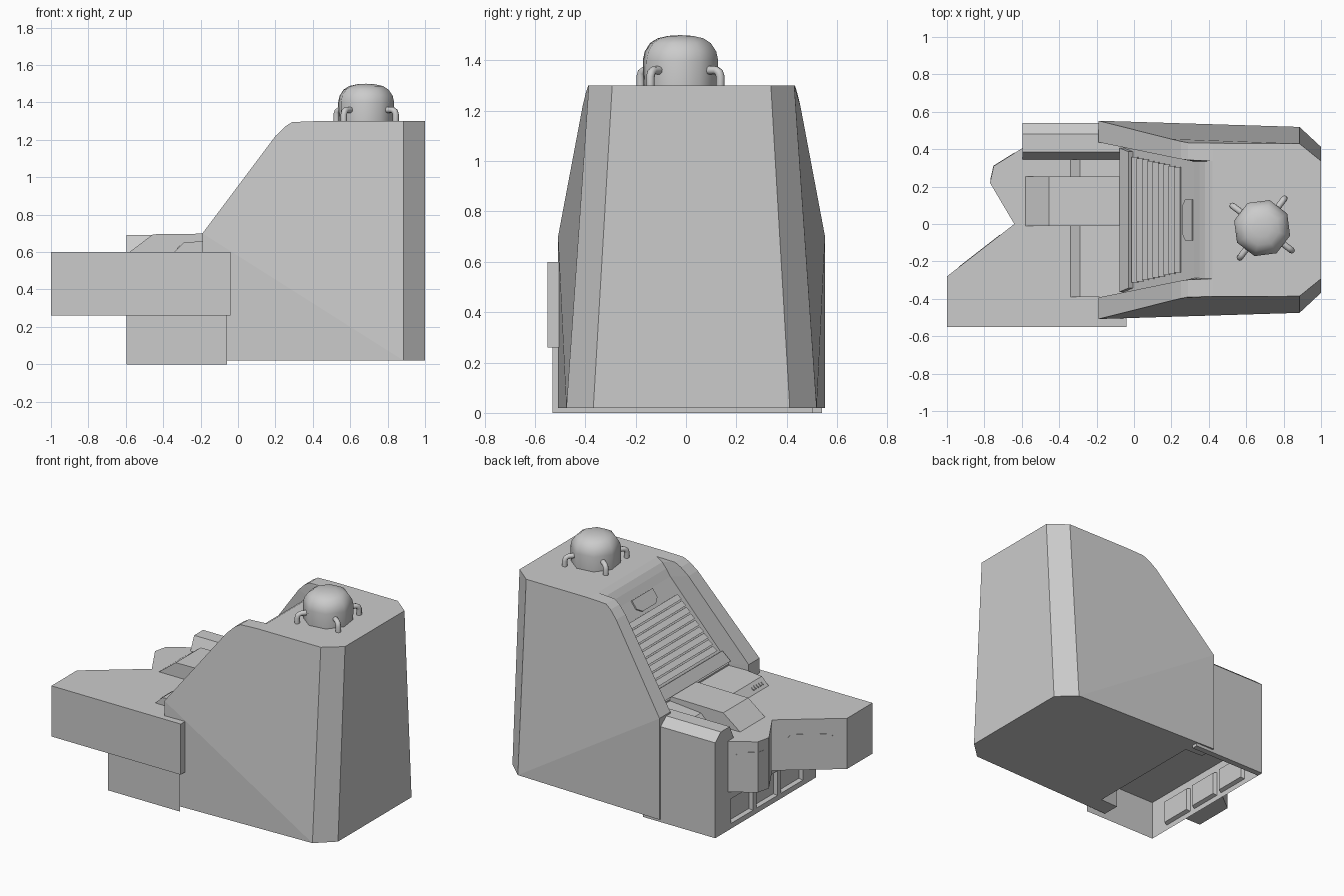
import bpy, bmesh, math
from mathutils import Vector, Matrix

cube = bpy.data.objects.get("Cube")
if cube:
    bpy.data.objects.remove(cube)

grey = bpy.data.materials.new("plain grey")
grey.use_nodes = True
grey.diffuse_color = (0.6, 0.6, 0.6, 1)
grey.node_tree.nodes["Principled BSDF"].inputs["Base Color"].default_value = (0.6, 0.6, 0.6, 1)
MID = 0.022  # y of the cabinet's symmetry plane


def finish(bm, name, fix=True):
    bmesh.ops.remove_doubles(bm, verts=bm.verts, dist=0.0005)
    if fix:
        bmesh.ops.recalc_face_normals(bm, faces=bm.faces)
    me = bpy.data.meshes.new(name)
    bm.to_mesh(me)
    bm.free()
    me.materials.append(grey)
    ob = bpy.data.objects.new(name, me)
    bpy.context.collection.objects.link(ob)
    return ob


def face(bm, pts):
    return bm.faces.new([bm.verts.new(p) for p in pts])


def prism(name, poly, lo, hi, place):
    """Extrude a 2D outline from lo to hi; place(a, b, h) gives the 3D point."""
    bm = bmesh.new()
    n = len(poly)
    low = [bm.verts.new(place(a, b, lo)) for a, b in poly]
    top = [bm.verts.new(place(a, b, hi)) for a, b in poly]
    bm.faces.new(low)
    bm.faces.new(top)
    for i in range(n):
        j = (i + 1) % n
        bm.faces.new((low[i], low[j], top[j], top[i]))
    return finish(bm, name)


def along_x(a, b, h): return (h, a, b)
def along_y(a, b, h): return (a, h, b)
def along_z(a, b, h): return (a, b, h)


# Cabinet: side rails around a sunken sloping panel
rail = [(-.19, .02), (-.19, .70), (.20, 1.22), (.25, 1.27), (.29, 1.295), (.42, 1.30)]
outer_w = [.53, .53, .432, .42, .412, .41]
inner_w = [.415, .415, .335, .325, .32, .315]
floor = [(-.06, .02), (-.06, .68), (.32, 1.195), (.35, 1.24), (.38, 1.275), (.42, 1.30)]
floor_w = [.41, .39, .312, .312, .313, .315]
n = len(rail)
bm = bmesh.new()
bottom, back, lid = [], [], []
for s in (1, -1):
    O = [(x, MID + s * w, z) for (x, z), w in zip(rail, outer_w)]
    I = [(x, MID + s * w, z) for (x, z), w in zip(rail, inner_w)]
    R = [(x, MID + s * w, z) for (x, z), w in zip(floor, floor_w)]
    E, F = (.885, MID + s * .408, 1.3), (.885, MID + s * .497, .02)
    G, H = (1, MID + s * .315, 1.3), (1, MID + s * .39, .02)
    face(bm, [O[0], O[1], F])
    face(bm, O[1:] + [E, F])
    face(bm, [E, G, H, F])
    for i in range(n - 1):
        face(bm, [O[i], O[i + 1], I[i + 1], I[i]])
        last = [] if i == n - 2 else [R[i + 1]]
        face(bm, [I[i], I[i + 1]] + last + [R[i]])
    bottom.append([R[0], I[0], O[0], F, H])
    back.append([G, H])
    lid.append([I[-1], O[-1], E, G])
for half in (bottom, back, lid):
    face(bm, half[0] + half[1][::-1])
for i in range(n - 1):
    face(bm, [(x, MID + s * w, z) for (x, z), w, s in
              ((floor[i], floor_w[i], 1), (floor[i + 1], floor_w[i + 1], 1),
               (floor[i + 1], floor_w[i + 1], -1), (floor[i], floor_w[i], -1))])
finish(bm, "cabinet")

# Slope frame: local x up the slope, local z out of it
ang = math.atan2(1.195 - .68, .38)
SLOPE = Matrix.Translation((-.06, MID, .68)) @ Matrix.Rotation(-ang, 4, 'Y')


def on_slope(a, b, h): return SLOPE @ Vector((a, b, h))


prism("slope_sill", [(.01, -.385), (.09, -.365), (.09, .365), (.01, .385)], 0, .03, on_slope)
step = .43 / 9
for i in range(9):
    a = .105 + i * step
    w = .335 - .06 * i / 9
    bm_name = "grille_slat_%d" % (i + 1)
    slat = [(a, .002), (a, .02), (a + step * .8, .008), (a + step * .8, .002)]
    prism(bm_name, slat, -w, w, lambda p, q, h: SLOPE @ Vector((p, h, q)))
prism("slope_plate", [(.545, -.07), (.545, .07), (.575, .11), (.635, .11), (.635, -.11), (.575, -.11)],
      .001, .01, on_slope)

# Counter slab with its notched edge
slab = [(-1, -.55), (-.04, -.55), (-.04, .35), (-.59, .41), (-.75, .31), (-.77, .22), (-.64, 0), (-1, -.28)]
prism("counter", slab, .26, .60, along_z)

# Tall side block with a chamfered top
prism("side_block", [(.54, 0), (.54, .64), (.48, .69), (.385, .69), (.345, .60), (.345, .26), (.5, .26), (.5, 0)],
      -.595, -.06, along_x)

# Control console and lower panel
prism("console", [(-.58, .59), (-.58, .60), (-.455, .695), (-.06, .70), (-.06, .59)], -.01, .255, along_y)
prism("lower_panel", [(-.34, .59), (-.34, .60), (-.29, .65), (-.06, .67), (-.06, .59)], -.39, .345, along_y)
for i in range(5):
    y = -.36 + i * .025
    prism("panel_button_%d" % (i + 1), [(-.325, .61), (-.325, .622), (-.31, .637), (-.31, .61)],
          y, y + .01, along_y)

# Open-bottomed base with three recessed windows
bm = bmesh.new()
X = -.595
face(bm, [(X, -.53, 0), (-.06, -.53, 0), (-.06, -.53, .26), (X, -.53, .26)])
ys = [-.53, -.39, -.16, -.12, .10, .14, .37, .54]
zs = [0, .035, .20, .26]
panes = []
for i in range(len(ys) - 1):
    for j in range(3):
        f = face(bm, [(X, ys[i], zs[j]), (X, ys[i], zs[j + 1]), (X, ys[i + 1], zs[j + 1]), (X, ys[i + 1], zs[j])])
        if j == 1 and i % 2:
            panes.append(f)
bmesh.ops.remove_doubles(bm, verts=bm.verts, dist=.0005)
bmesh.ops.inset_individual(bm, faces=panes, thickness=.012)
for f in panes:
    for v in f.verts:
        v.co.x += .025
finish(bm, "base", fix=False)


# Thin plates on the counter's edge
def edge_plate(name, p, q, t0, t1, z0, z1, left=.02, right=.02):
    p, q = Vector((*p, 0)), Vector((*q, 0))
    d = q - p
    L = d.length
    d.normalize()
    out = Vector((d.y, -d.x, 0))
    a, b, l, r = t0 * L, t1 * L, left, right
    poly = [(a + l, z0), (b - r, z0), (b, z0 + r), (b, z1 - r), (b - r, z1), (a + l, z1), (a, z1 - l), (a, z0 + l)]
    prism(name, poly, -.002, .009, lambda u, z, h: p + d * u + out * h + Vector((0, 0, z)))


edge_plate("counter_plate", (-1, -.28), (-.64, 0), .18, .79, .35, .50)
edge_plate("lobe_plate_side", (-.75, .31), (-.59, .41), 0, .7, .38, .53, left=.001)
edge_plate("lobe_plate_end", (-.77, .22), (-.75, .31), .2, 1, .38, .53, right=.001)

# Domed cap: eight-sided lathe
CX, CY = .685, -.022
profile = [(.152, 1.30), (.155, 1.40), (.147, 1.435), (.125, 1.468), (.095, 1.487), (.05, 1.497), (0, 1.50)]
bm = bmesh.new()
for k in range(8):
    for (r0, z0), (r1, z1) in zip(profile, profile[1:]):
        pts = []
        for r, z, m in ((r0, z0, k), (r0, z0, k + 1), (r1, z1, k + 1), (r1, z1, k)):
            t = math.radians(30 + 45 * m)
            pts.append((CX + r * math.cos(t), CY + r * math.sin(t), z))
        face(bm, pts[:3] if r1 == 0 else pts)
dome = finish(bm, "dome")
bpy.context.view_layer.objects.active = dome
dome.select_set(True)
bpy.ops.object.shade_smooth_by_angle(angle=math.radians(50))
dome.select_set(False)

# Four bent handles around the dome
for k in range(4):
    t = math.radians(53 + 90 * k)
    cu = bpy.data.curves.new("dome_handle_%d" % (k + 1), 'CURVE')
    cu.dimensions = '3D'
    cu.bevel_depth = .017
    cu.bevel_resolution = 2
    cu.use_fill_caps = True
    path = [(.198, 1.295), (.198, 1.335), (.192, 1.352), (.178, 1.36), (.12, 1.36)]
    sp = cu.splines.new('POLY')
    sp.points.add(len(path) - 1)
    for pt, (r, z) in zip(sp.points, path):
        pt.co = (CX + r * math.cos(t), CY + r * math.sin(t), z, 1)
    cu.materials.append(grey)
    bpy.context.collection.objects.link(bpy.data.objects.new(cu.name, cu))
